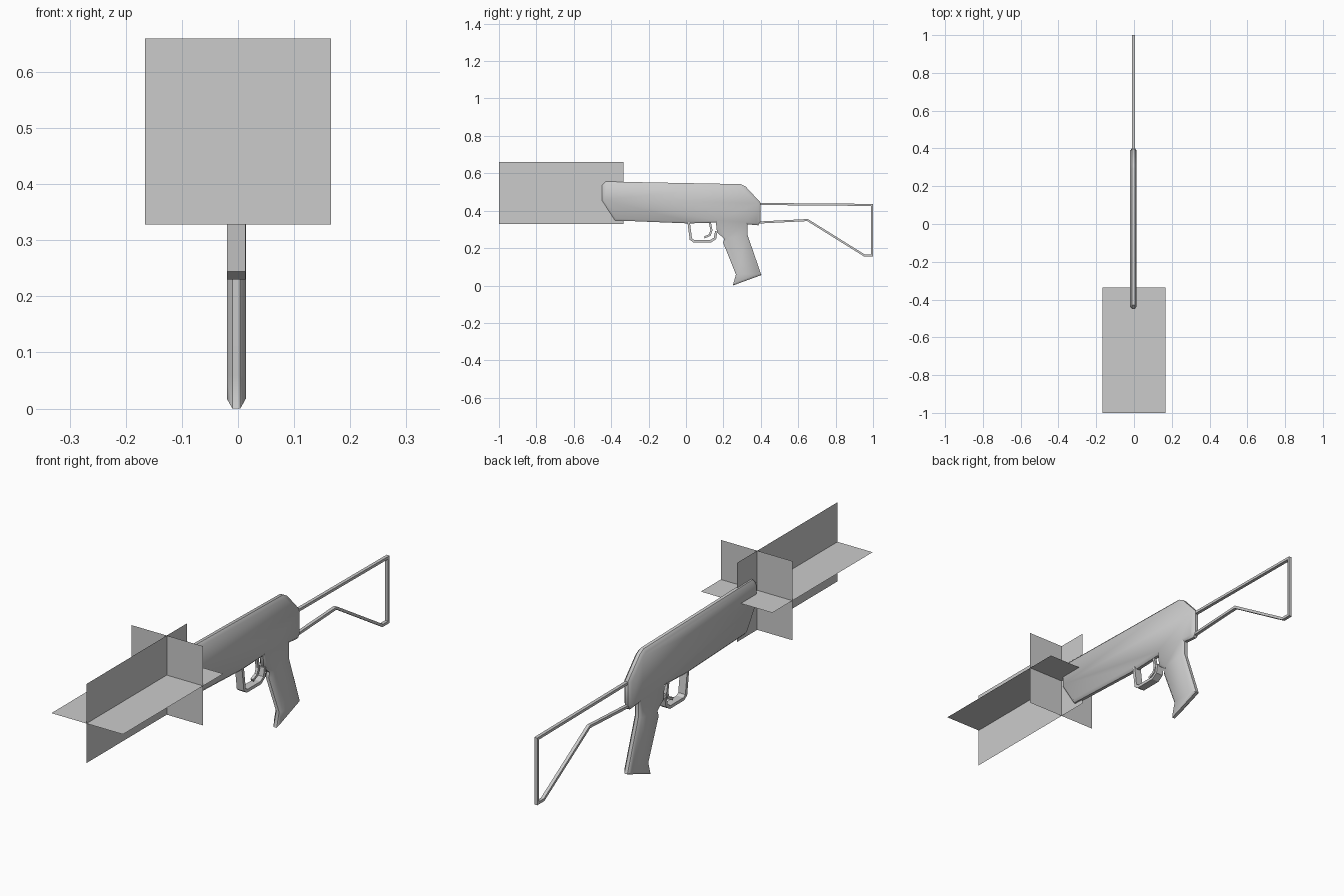
import bpy, bmesh, math
from mathutils import Vector

cube = bpy.data.objects.get("Cube")
if cube:
    bpy.data.objects.remove(cube, do_unlink=True)

grey = bpy.data.materials.new("plain_grey")
grey.use_nodes = True
grey.diffuse_color = (0.6, 0.6, 0.6, 1)
grey.node_tree.nodes["Principled BSDF"].inputs["Base Color"].default_value = (0.6, 0.6, 0.6, 1)

CX = -0.003  # centre plane of the gun


def finish(name, bm, smooth=None):
    mesh = bpy.data.meshes.new(name)
    bm.to_mesh(mesh)
    bm.free()
    mesh.materials.append(grey)
    obj = bpy.data.objects.new(name, mesh)
    bpy.context.collection.objects.link(obj)
    if smooth:
        bpy.ops.object.select_all(action="DESELECT")
        obj.select_set(True)
        bpy.context.view_layer.objects.active = obj
        bpy.ops.object.shade_smooth_by_angle(angle=math.radians(smooth))
    return obj


def chamfered_slab(name, outline, core, bevel, depth):
    """Extrude a side outline, then raise an inset panel on each side."""
    bm = bmesh.new()
    rings = [[bm.verts.new((CX + s * core, y, z)) for y, z in outline] for s in (-1, 1)]
    caps = [bm.faces.new(r) for r in rings]
    n = len(outline)
    for i in range(n):
        j = (i + 1) % n
        bm.faces.new((rings[0][i], rings[0][j], rings[1][j], rings[1][i]))
    bmesh.ops.recalc_face_normals(bm, faces=bm.faces)
    for cap in caps:
        bmesh.ops.inset_region(bm, faces=[cap], thickness=bevel, depth=depth,
                               use_even_offset=True)
    return finish(name, bm, 45)


def strip(name, path, thick, half):
    """Bent bar of rectangular section following a path in the side plane."""
    pts = [Vector(p) for p in path]
    bm = bmesh.new()
    rings = []
    for i, p in enumerate(pts):
        a = (p - pts[i - 1]).normalized() if i else None
        b = (pts[i + 1] - p).normalized() if i + 1 < len(pts) else None
        a, b = a or b, b or a
        t = (a + b).normalized()
        off = Vector((-t.y, t.x)) * (thick / 2 / t.dot(a))
        rings.append([bm.verts.new((CX + sx * half, p.x + so * off.x, p.y + so * off.y))
                      for sx, so in ((-1, -1), (1, -1), (1, 1), (-1, 1))])
    for r, q in zip(rings, rings[1:]):
        for k in range(4):
            m = (k + 1) % 4
            bm.faces.new((r[k], r[m], q[m], q[k]))
    bm.faces.new(rings[0])
    bm.faces.new(rings[-1])
    bmesh.ops.recalc_face_normals(bm, faces=bm.faces)
    return finish(name, bm)


def panel(name, corners):
    bm = bmesh.new()
    bm.faces.new([bm.verts.new(c) for c in corners])
    return finish(name, bm)


# Receiver and grip share one outline
chamfered_slab("body_and_grip", [
    (-.449, .535), (-.428, .556), (.294, .542), (.32, .528), (.398, .444),
    (.398, .342), (.387, .322), (.33, .327), (.33, .267), (.403, .056),
    (.25, 0), (.267, .059), (.198, .23), (.205, .25), (.166, .283),
    (.16, .337), (.016, .332), (-.38, .348), (-.449, .455)], .007, .011, .010)

# Trigger and its guard
strip("trigger_guard", [(.014, .34), (.026, .248), (.042, .237), (.132, .237),
                        (.155, .252), (.162, .29)], .013, .0165)
strip("trigger", [(.127, .34), (.136, .295), (.127, .27), (.098, .257)], .011, .006)

# Open wire shoulder stock
strip("shoulder_stock", [(.39, .436), (.9945, .431), (.9945, .16), (.955, .16),
                         (.65, .35), (.39, .337)], .011, .007)

# Crossed flat muzzle panels
LO, HI, MID, R = .328, .66, .494, .166
FRONT, BACK, CROSS = -1, -.335, -.468
panel("upright_muzzle_panel", [(CX, FRONT, LO), (CX, BACK, LO), (CX, BACK, HI), (CX, FRONT, HI)])
panel("level_muzzle_panel", [(-R, FRONT, MID), (R, FRONT, MID), (R, BACK, MID), (-R, BACK, MID)])
panel("cross_muzzle_panel", [(-R, CROSS, LO), (R, CROSS, LO), (R, CROSS, HI), (-R, CROSS, HI)])
